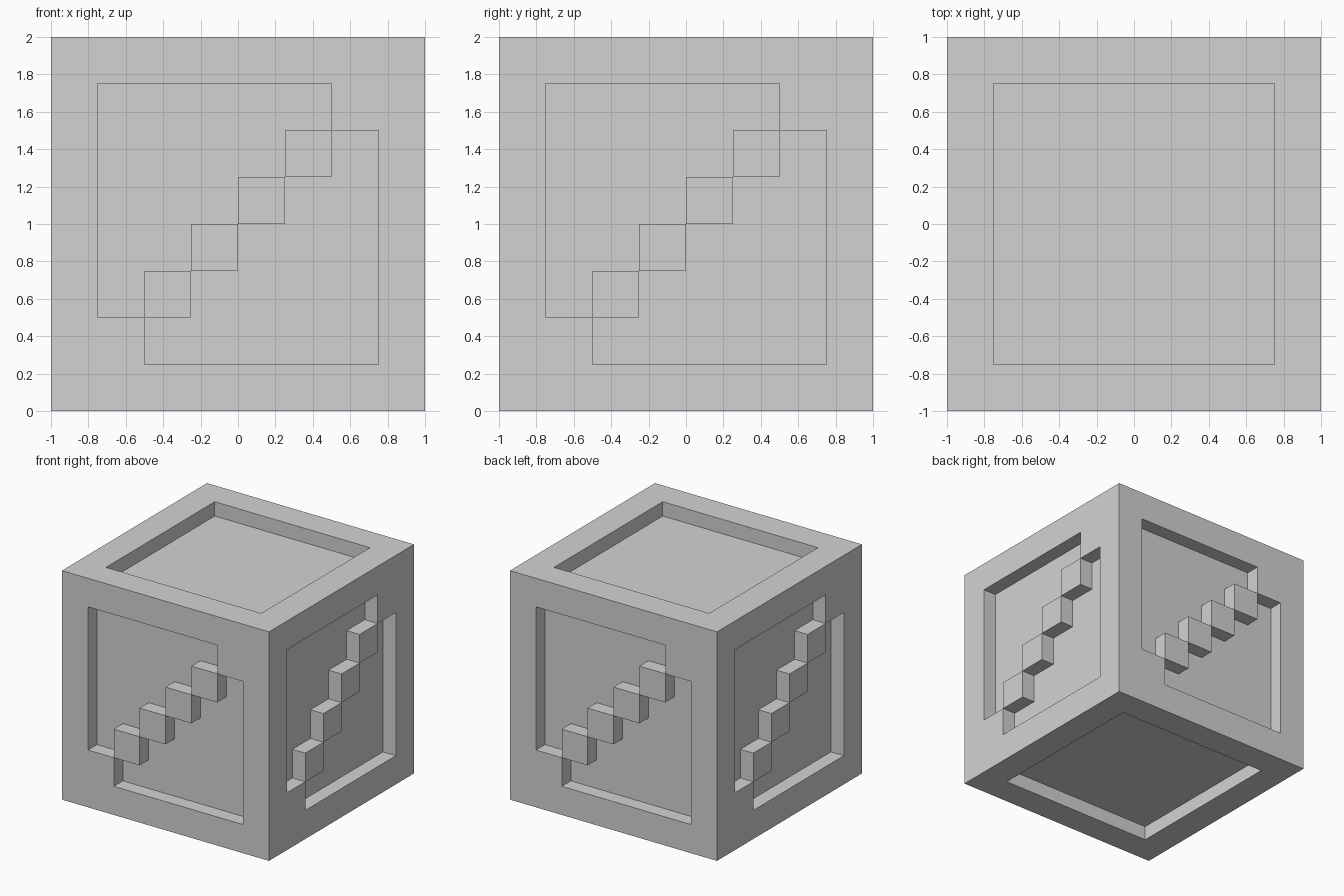
import bpy, bmesh
from math import floor
from mathutils import Vector

CELLS = 8            # grid cells along each cube edge
CELL = 2 / CELLS
DEPTH = CELL / 2     # recess depth
UP = Vector((0, 0, 1))

default = bpy.data.objects.get("Cube")
if default:
    bpy.data.objects.remove(default, do_unlink=True)


def make_material(name, colour):
    mat = bpy.data.materials.new(name)
    mat.use_nodes = True
    mat.diffuse_color = colour
    mat.node_tree.nodes["Principled BSDF"].inputs["Base Color"].default_value = colour
    return mat


def is_recessed(face):
    """Framed square panel; side panels keep a raised diagonal of blocks."""
    n, c = face.normal, face.calc_center_median()
    upright = abs(n.z) < 0.5
    across = UP.cross(n) if upright else Vector((1, 0, 0))
    rise = UP if upright else Vector((0, 1, 0))
    col = floor((c.dot(across) + 1) / CELL)
    row = floor((c.dot(rise) + 1) / CELL)
    inside = 0 < col < CELLS - 1 and 0 < row < CELLS - 1
    return inside and not (upright and col == row)


# Gridded block
bm = bmesh.new()
bmesh.ops.create_cube(bm, size=2)
bmesh.ops.subdivide_edges(bm, edges=bm.edges[:], cuts=CELLS - 1, use_grid_fill=True)
bm.normal_update()

# Sink the panel on each of the six sides
for axis in range(3):
    for sign in (-1, 1):
        normal = Vector((0, 0, 0))
        normal[axis] = sign
        panel = [f for f in bm.faces
                 if f.normal.dot(normal) > 0.9
                 and f.calc_center_median().dot(normal) > 0.99 and is_recessed(f)]
        result = bmesh.ops.extrude_face_region(bm, geom=panel)
        verts = [g for g in result["geom"] if isinstance(g, bmesh.types.BMVert)]
        bmesh.ops.translate(bm, verts=verts, vec=-normal * DEPTH)
        # Open the recess by removing the cover left at the surface
        bmesh.ops.delete(bm, geom=panel, context='FACES')
        bm.normal_update()

# Stand the block on the ground
bmesh.ops.recalc_face_normals(bm, faces=bm.faces[:])
bmesh.ops.translate(bm, verts=bm.verts[:], vec=UP)

mesh = bpy.data.meshes.new("panelled_block")
bm.to_mesh(mesh)
bm.free()
mesh.materials.append(make_material("light grey", (0.65, 0.65, 0.65, 1)))
block = bpy.data.objects.new("panelled_block", mesh)
bpy.context.collection.objects.link(block)
